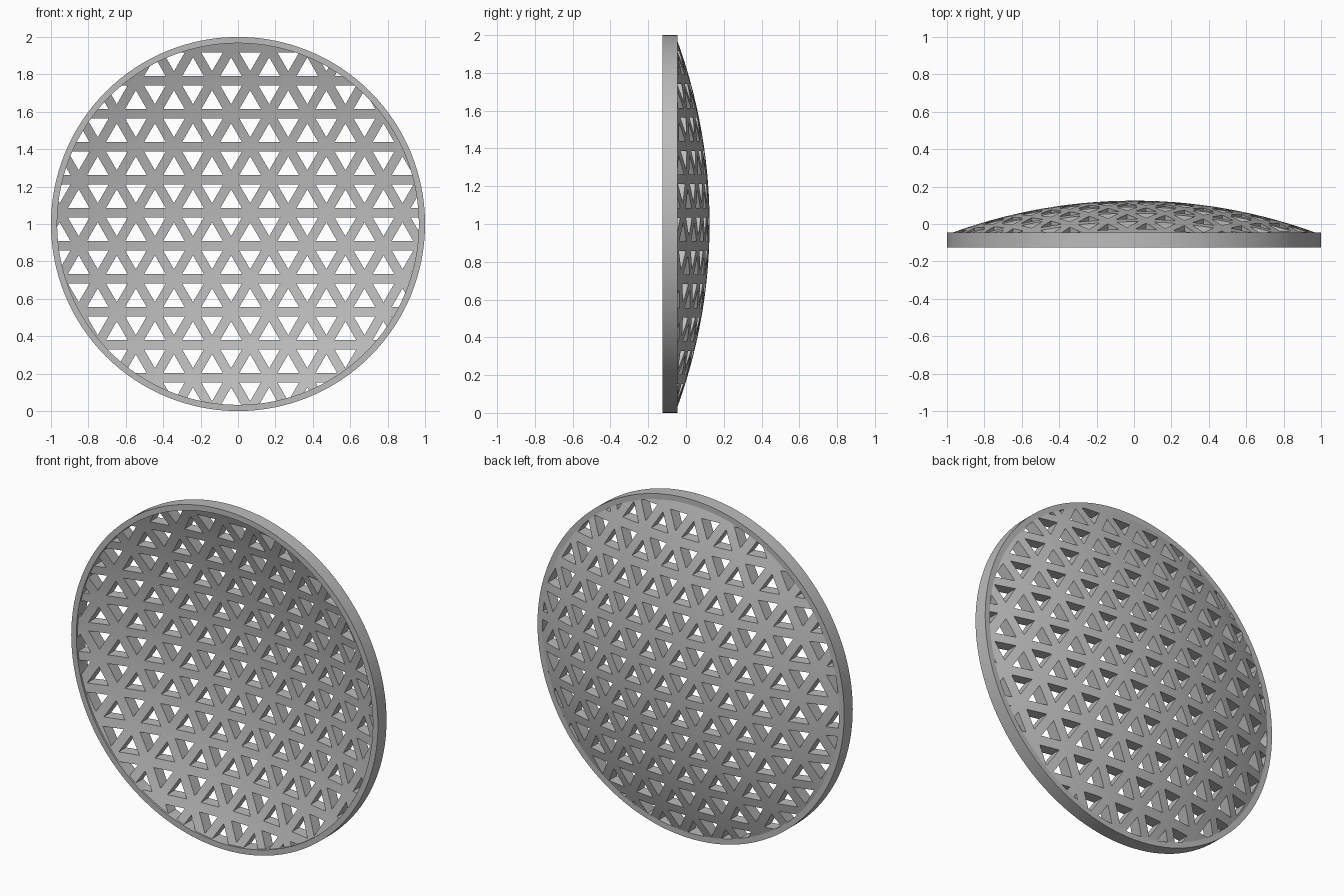
import bpy, bmesh
from math import sin, cos, pi, sqrt, radians, hypot

cube = bpy.data.objects.get("Cube")
if cube:
    bpy.data.objects.remove(cube, do_unlink=True)

CENTRE_Z = 1.0
RIM_FRONT, RIM_BACK, RIM_INNER = -0.125, -0.045, 0.967
SPHERE_R, THICKNESS, APEX_Y = 2.84, 0.065, 0.125
SEGMENTS = 128
ROW = 0.1764                      # spacing of the lattice bars
PITCH = ROW * 2 / sqrt(3)
BAR = 0.051                       # bar width
NODE_X, NODE_Z = 0.065, 1.06      # one crossing of the bars

grey = bpy.data.materials.new("plain grey")
grey.use_nodes = True
grey.diffuse_color = (0.5, 0.5, 0.5, 1)
grey.node_tree.nodes["Principled BSDF"].inputs["Base Color"].default_value = (0.5, 0.5, 0.5, 1)


def make_object(name, bm):
    bmesh.ops.recalc_face_normals(bm, faces=bm.faces)
    mesh = bpy.data.meshes.new(name)
    bm.to_mesh(mesh)
    bm.free()
    obj = bpy.data.objects.new(name, mesh)
    bpy.context.collection.objects.link(obj)
    return obj


def lathe(name, profile, closed):
    """Turn (radius, y) points about the front-to-back axis."""
    bm = bmesh.new()
    rings = []
    for r, y in profile:
        if r < 1e-6:
            rings.append([bm.verts.new((0, y, CENTRE_Z))] * SEGMENTS)
        else:
            rings.append([bm.verts.new((r * cos(a), y, CENTRE_Z + r * sin(a)))
                          for a in (2 * pi * k / SEGMENTS for k in range(SEGMENTS))])
    pairs = list(zip(rings, rings[1:]))
    if closed:
        pairs.append((rings[-1], rings[0]))
    for a, b in pairs:
        for k in range(SEGMENTS):
            n = (k + 1) % SEGMENTS
            corners = dict.fromkeys((a[k], a[n], b[n], b[k]))
            bm.faces.new(list(corners))
    return make_object(name, bm)


def finish(obj):
    obj.data.materials.clear()
    obj.data.materials.append(grey)
    bpy.ops.object.select_all(action='DESELECT')
    obj.select_set(True)
    bpy.context.view_layer.objects.active = obj
    bpy.ops.object.shade_smooth_by_angle(angle=radians(30))


# Outer rim
rim = lathe("rim", [(RIM_INNER, RIM_FRONT), (1, RIM_FRONT),
                    (1, RIM_BACK), (RIM_INNER, RIM_BACK)], True)
finish(rim)

# Domed shell, its edge tucked inside the rim
sphere_y = APEX_Y - SPHERE_R
radii = [0.975 * k / 14 for k in range(15)]
back = [(r, sphere_y + sqrt(SPHERE_R ** 2 - r * r)) for r in radii]
front = [(r, sphere_y + sqrt((SPHERE_R - THICKNESS) ** 2 - r * r)) for r in radii]
dome = lathe("lattice_dome", back + front[::-1], False)

# Triangular prisms that pierce the shell between the bars
bm = bmesh.new()
corner = 2 * (ROW / 3 - BAR / 2)
for row in range(-7, 7):
    for col in range(-7, 8):
        for up in (True, False):
            x = NODE_X + PITCH * (col + (row % 2) / 2 + (0.5 if up else 1))
            z = NODE_Z + ROW * (row + (1 / 3 if up else 2 / 3))
            if hypot(x, z - CENTRE_Z) > 1.04:
                continue
            turn = pi / 2 if up else -pi / 2
            tri = [bm.verts.new((x + corner * cos(turn + k * 2 * pi / 3), -0.4,
                                 z + corner * sin(turn + k * 2 * pi / 3))) for k in range(3)]
            face = bm.faces.new(tri)
            grown = bmesh.ops.extrude_face_region(bm, geom=[face])["geom"]
            bmesh.ops.translate(bm, vec=(0, 0.8, 0),
                                verts=[g for g in grown if isinstance(g, bmesh.types.BMVert)])
# extrusion keeps the starting cap, so each prism is closed
cutter = make_object("hole_cutter", bm)
cutter.hide_render = True

cut = dome.modifiers.new("holes", 'BOOLEAN')
cut.operation = 'DIFFERENCE'
cut.solver = 'EXACT'
cut.object = cutter
bpy.context.view_layer.objects.active = dome
bpy.ops.object.modifier_apply(modifier=cut.name)
bpy.data.objects.remove(cutter, do_unlink=True)
finish(dome)
